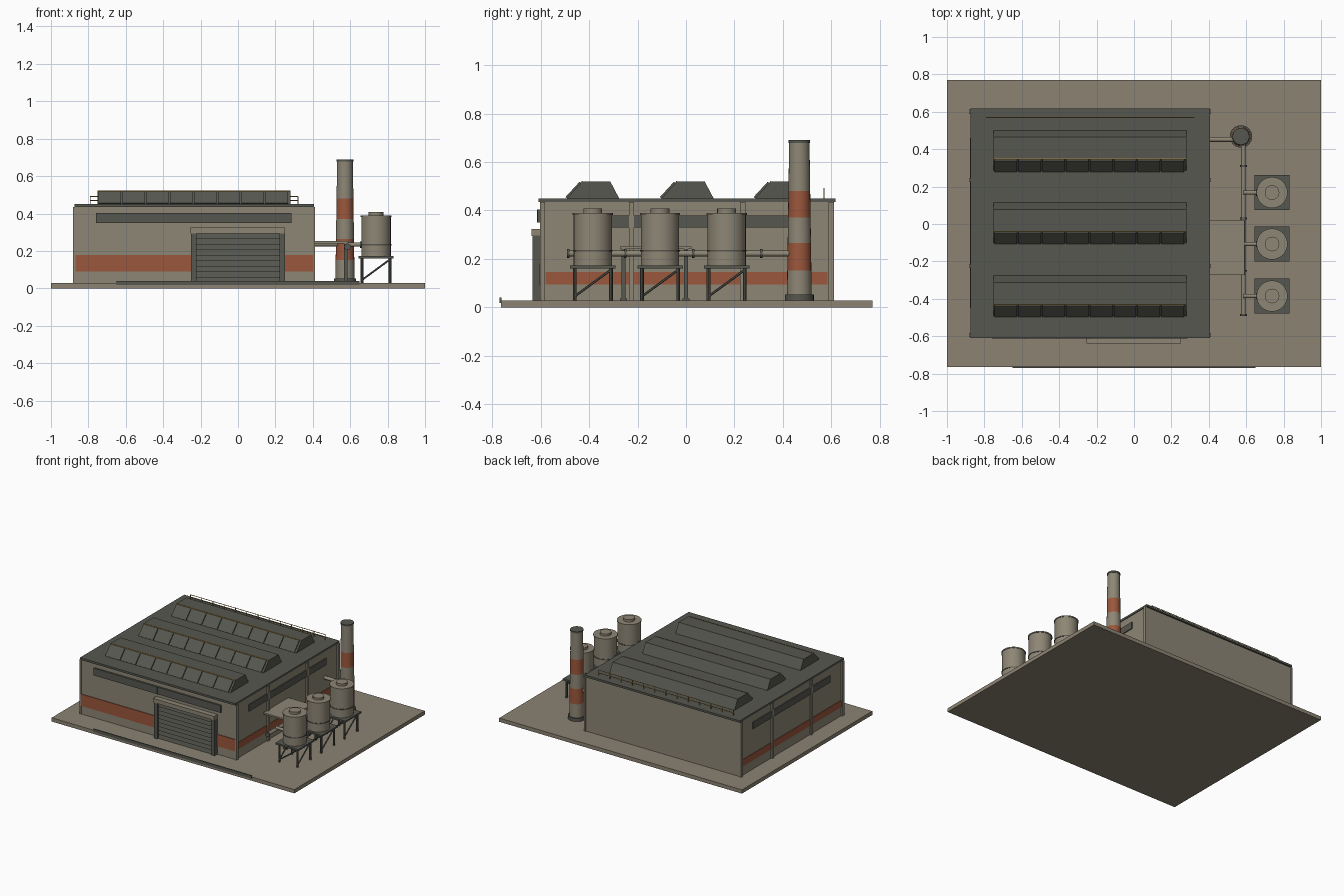
import bpy, bmesh, math
from mathutils import Vector

if "Cube" in bpy.data.objects:
    bpy.data.objects.remove(bpy.data.objects["Cube"])


def mat(name, c):
    m = bpy.data.materials.new(name)
    m.diffuse_color = (*c, 1)
    m.use_nodes = True
    m.node_tree.nodes["Principled BSDF"].inputs["Base Color"].default_value = m.diffuse_color
    return m


TAUPE = mat("taupe wall", (0.27, 0.24, 0.18))
GROUND = mat("ground concrete", (0.26, 0.225, 0.17))
DARK = mat("dark grey metal", (0.095, 0.095, 0.08))
ORANGE = mat("rust orange", (0.33, 0.095, 0.045))
YELLOW = mat("safety ochre", (0.42, 0.24, 0.05))


def finish(name, bm, m, smooth=False):
    bmesh.ops.recalc_face_normals(bm, faces=bm.faces)
    me = bpy.data.meshes.new(name)
    bm.to_mesh(me)
    bm.free()
    me.materials.append(m)
    ob = bpy.data.objects.new(name, me)
    bpy.context.collection.objects.link(ob)
    if smooth:
        bpy.ops.object.select_all(action='DESELECT')
        ob.select_set(True)
        bpy.context.view_layer.objects.active = ob
        bpy.ops.object.shade_smooth_by_angle(angle=math.radians(35))
    return ob


def box(name, x0, x1, y0, y1, z0, z1, m):
    bm = bmesh.new()
    bmesh.ops.create_cube(bm, size=1)
    for v in bm.verts:
        v.co = ((x0 + x1) / 2 + v.co.x * (x1 - x0),
                (y0 + y1) / 2 + v.co.y * (y1 - y0),
                (z0 + z1) / 2 + v.co.z * (z1 - z0))
    return finish(name, bm, m)


def rod(name, a, b, r, m, r2=None, sides=12):
    a, b = Vector(a), Vector(b)
    d = b - a
    bm = bmesh.new()
    bmesh.ops.create_cone(bm, cap_ends=True, segments=sides, radius1=r,
                          radius2=r if r2 is None else r2, depth=d.length)
    rot = d.to_track_quat('Z', 'Y')
    for v in bm.verts:
        v.co = rot @ v.co + (a + b) / 2
    return finish(name, bm, m, True)


def upright(name, x, y, z0, z1, r, m, r2=None, sides=24):
    return rod(name, (x, y, z0), (x, y, z1), r, m, r2, sides)


def prism(name, x0, x1, profile, m):
    bm = bmesh.new()
    ends = [[bm.verts.new((x, y, z)) for y, z in profile] for x in (x0, x1)]
    n = len(profile)
    for e in ends:
        bm.faces.new(e)
    for i in range(n):
        j = (i + 1) % n
        bm.faces.new((ends[0][i], ends[0][j], ends[1][j], ends[1][i]))
    return finish(name, bm, m)


G = 0.028   # ground level
XL, XR, YF, YB = -0.87, 0.40, -0.60, 0.605

# Yard, hall and roof
box("ground_slab", -1, 1, -0.765, 0.77, 0, G, GROUND)
box("front_kerb", -0.65, 0.65, -0.77, -0.762, G - 0.01, 0.04, DARK)
box("hall_walls", XL, XR, YF, YB, G, 0.437, TAUPE)
box("roof_slab", XL - 0.005, XR + 0.005, YF - 0.01, YB + 0.012, 0.435, 0.45, DARK)

# Front stripe and ribbon window
box("front_stripe", XL, XR, YF - 0.005, YF, 0.09, 0.178, ORANGE)
box("front_window", -0.76, 0.285, YF - 0.013, YF, 0.35, 0.403, DARK)
for i in range(1, 6):
    x = -0.76 + i * 1.045 / 6
    box("front_mullion", x - 0.002, x + 0.002, YF - 0.015, YF, 0.35, 0.403, DARK)

# Side stripes, ribbon windows and pilasters
for s, wx in ((-1, XL), (1, XR)):
    def side_box(name, out, y0, y1, z0, z1, m):
        box(name, min(wx, wx + s * out), max(wx, wx + s * out), y0, y1, z0, z1, m)
    side_box("side_stripe", 0.004, -0.58, 0.585, 0.095, 0.145, ORANGE)
    side_box("side_window", 0.007, -0.45, 0.46, 0.33, 0.38, DARK)
    for y in (-0.593, -0.225, 0.235, 0.6):
        side_box("pilaster", 0.012, y - 0.011, y + 0.011, G, 0.435, TAUPE)

# Loading door: jambs, header and slatted shutter
for x0, x1 in ((-0.25, -0.222), (0.222, 0.25)):
    box("door_jamb", x0, x1, -0.633, YF, G, 0.296, DARK)
box("door_header", -0.253, 0.25, -0.638, YF, 0.294, 0.324, TAUPE)
slats = 9
step = (0.294 - G) / slats
for i in range(slats):
    z = G + i * step
    prism("shutter_slat", -0.222, 0.222,
          [(YF, z), (-0.622, z), (-0.613, z + step), (YF, z + step)], DARK)

# Roof monitors with glazed fronts
for cy in (-0.39, 0.0, 0.387):
    prism("roof_monitor", -0.75, 0.28,
          [(cy - 0.103, 0.448), (cy - 0.038, 0.52), (cy + 0.077, 0.52), (cy + 0.115, 0.448)], DARK)
    for i in range(8):
        x = -0.745 + i * 0.1275
        prism("monitor_pane", x, x + 0.119,
              [(cy - 0.1, 0.45), (cy - 0.108, 0.455), (cy - 0.05, 0.518), (cy - 0.042, 0.513)], DARK)
    box("monitor_flashing", -0.75, 0.28, cy - 0.041, cy - 0.037, 0.517, 0.522, YELLOW)

# Roof guard rail along the rear edge
for z in (0.47, 0.49):
    rod("guard_rail", (-0.79, 0.57, z), (0.32, 0.57, z), 0.0025, YELLOW, sides=6)
for i in range(13):
    upright("guard_post", -0.79 + i * 1.11 / 12, 0.57, 0.448, 0.492, 0.0025, YELLOW, sides=6)

# Chimney in stacked bands
CX, CY = 0.572, 0.468
upright("chimney_base", CX, CY, G, 0.052, 0.06, DARK)
bands = (0.05, 0.152, 0.265, 0.37, 0.48, 0.685)


def stack_radius(z):
    return 0.052 - 0.010 * (z / 0.685)


for i in range(5):
    z0, z1 = bands[i], bands[i + 1]
    upright("chimney_band", CX, CY, z0, z1, stack_radius(z0), (TAUPE, ORANGE)[i % 2], stack_radius(z1))
upright("chimney_rim", CX, CY, 0.678, 0.69, 0.045, DARK)

# Storage tanks on braced stands
TX, PX, PZ = 0.738, 0.585, 0.222
for ty in (-0.385, -0.107, 0.168):
    upright("tank_body", TX, ty, 0.172, 0.385, 0.079, TAUPE, sides=32)
    upright("tank_lower_ring", TX, ty, 0.23, 0.237, 0.082, DARK, sides=32)
    upright("tank_top_rim", TX, ty, 0.382, 0.39, 0.083, TAUPE, sides=32)
    upright("tank_hatch", TX, ty, 0.388, 0.407, 0.039, TAUPE)
    box("tank_platform", TX - 0.094, TX + 0.094, ty - 0.094, ty + 0.094, 0.16, 0.172, DARK)
    for s in (-1, 1):
        for t in (-1, 1):
            upright("stand_leg", TX + s * 0.075, ty + t * 0.075, G, 0.162, 0.0075, DARK, sides=8)
        rod("stand_brace", (TX + s * 0.075, ty - 0.075, 0.045), (TX + s * 0.075, ty + 0.075, 0.155),
            0.005, DARK, sides=6)
        rod("stand_brace", (TX - 0.075, ty + s * 0.075, 0.045), (TX + 0.075, ty + s * 0.075, 0.155),
            0.005, DARK, sides=6)
    # Branch pipe with flange
    rod("branch_pipe", (PX, ty, PZ + 0.012), (TX - 0.07, ty, PZ + 0.012), 0.011, TAUPE)
    rod("branch_flange", (TX - 0.085, ty, PZ + 0.012), (TX - 0.075, ty, PZ + 0.012), 0.017, DARK)

# Manifold and chimney feed pipes
rod("manifold_pipe", (PX, -0.49, PZ), (PX, 0.44, PZ), 0.012, TAUPE)
for y in (-0.487, -0.25, 0.03, 0.31):
    rod("manifold_flange", (PX, y - 0.005, PZ), (PX, y + 0.005, PZ), 0.018, DARK)
rod("chimney_feed_pipe", (XR, 0.452, 0.237), (CX, 0.452, 0.237), 0.013, TAUPE)

# Side canopy on posts
box("side_canopy", XR, 0.592, -0.272, 0.022, 0.24, 0.252, TAUPE)
for y in (-0.258, 0.0):
    box("canopy_post", 0.568, 0.586, y - 0.009, y + 0.009, G, 0.24, DARK)
    box("canopy_post_foot", 0.562, 0.592, y - 0.015, y + 0.015, G, 0.036, DARK)
